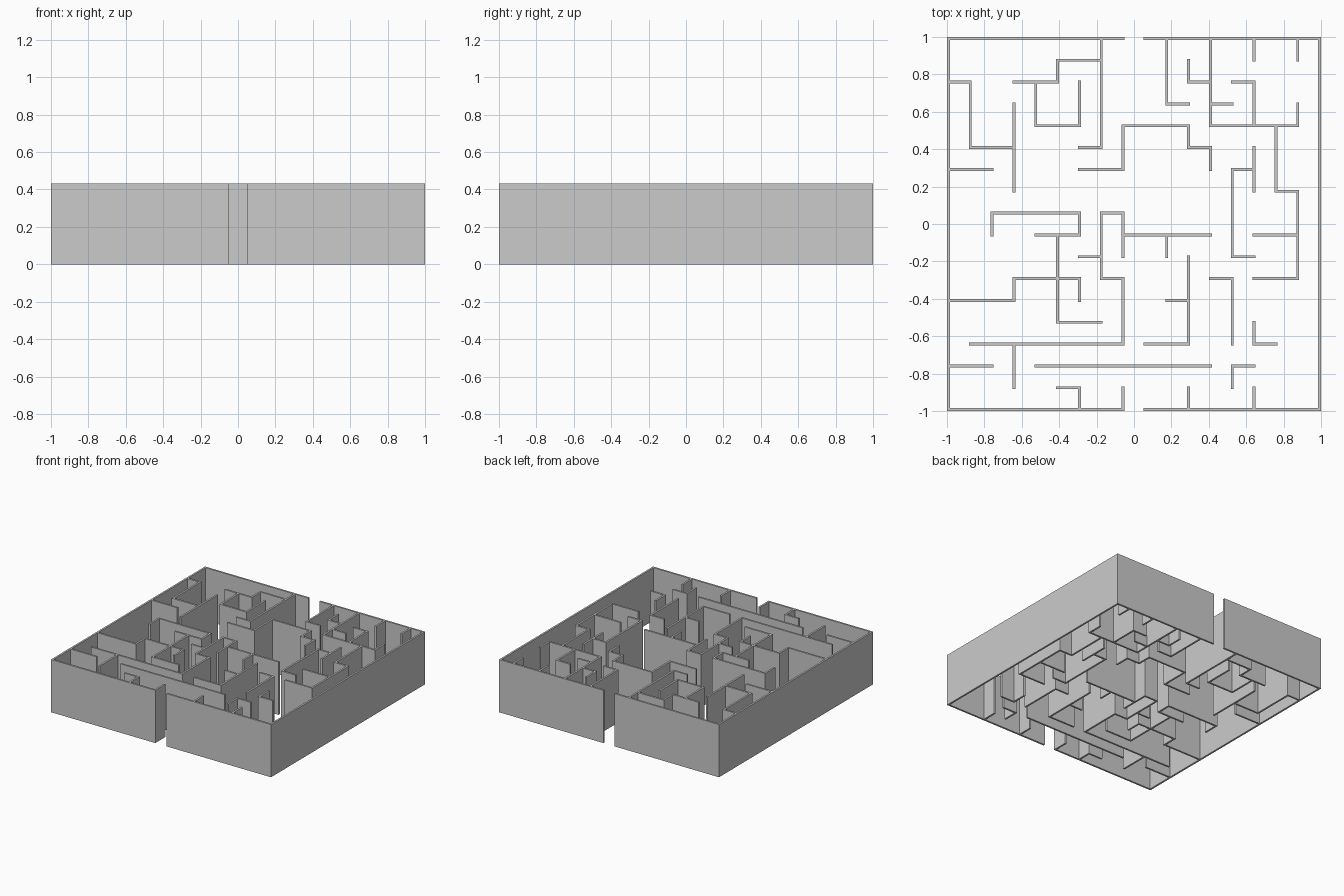
import bpy, bmesh

if "Cube" in bpy.data.objects:
    bpy.data.objects.remove(bpy.data.objects["Cube"])

CELLS = 17          # maze cells per side
T = 0.0152          # wall thickness
PITCH = (2 - T) / CELLS
HEIGHT = 0.433

# Even indices are grid nodes (wall-thick squares), odd indices the spans between.
filled = set()


def run(i, j, *steps):
    """Trace a wall from node (i, j); steps alternate along x and y."""
    x, y = 2 * i, 2 * j
    filled.add((x, y))
    for k, step in enumerate(steps):
        sign = 1 if step > 0 else -1
        for _ in range(2 * abs(step)):
            if k % 2 == 0:
                x += sign
            else:
                y += sign
            filled.add((x, y))


# outer wall halves, leaving an opening front and back
run(8, 17, -8, -17, 8)
run(9, 17, 8, -17, -8)

# back left walls
run(0, 15, 1, -3, 2)
run(3, 14, 0, -4)
run(3, 15, 2, 1, 2)
run(4, 15, 0, -2, 2, 2)
run(7, 17, 0, -5, -1)
run(0, 11, 2)
run(6, 11, 2, 2, 3, -1, 1, -1)

# back right walls
run(10, 17, 0, -3, 1)
run(11, 16, 0, -1, 1)
run(12, 17, 0, -4, 4, 1)
run(12, 14, 1)
run(13, 15, 1, -2)
run(14, 17, 0, -1)
run(16, 17, 0, -1)
run(15, 13, 0, -3, 1, -4, -2)
run(14, 8, 2)
run(14, 12, 0, -2)
run(14, 11, -1, -4, 1)

# front left walls
run(2, 8, 0, 1, 4, -1)
run(4, 8, 2)
run(5, 8, 0, -4, 2)
run(6, 7, 1)
run(0, 5, 3, 1, 3, -1)
run(8, 7, 0, 2, -1, -3, 1, -3, -7)
run(0, 2, 2)
run(3, 3, 0, -2)
run(5, 1, 1, -1)

# front right walls
run(8, 8, 4)
run(10, 8, 0, -1)
run(11, 7, 0, -4, -2)
run(10, 5, 1)
run(12, 6, 1, -3)
run(14, 4, 0, -1, 1)
run(13, 1, 0, 1, 1)
run(4, 2, 8)

# short stubs on the front wall
for i in (8, 11, 14):
    run(i, 0, 0, 1)


def coord(n):
    """Position of the n-th edge line of the node/span grid."""
    return -1 + (n // 2) * PITCH + (n % 2) * T


# footprint made of joined rectangles, raised to wall height
bm = bmesh.new()
corners = {}


def corner(x, y):
    if (x, y) not in corners:
        corners[x, y] = bm.verts.new((coord(x), coord(y), 0))
    return corners[x, y]


for x, y in sorted(filled):
    bm.faces.new([corner(x, y), corner(x + 1, y),
                  corner(x + 1, y + 1), corner(x, y + 1)])
raised = bmesh.ops.extrude_face_region(bm, geom=bm.faces[:], use_keep_orig=True)
top = [g for g in raised["geom"] if isinstance(g, bmesh.types.BMVert)]
bmesh.ops.translate(bm, verts=top, vec=(0, 0, HEIGHT))
bmesh.ops.recalc_face_normals(bm, faces=bm.faces[:])

mesh = bpy.data.meshes.new("maze_walls")
bm.to_mesh(mesh)
bm.free()
bpy.context.collection.objects.link(bpy.data.objects.new("maze_walls", mesh))
